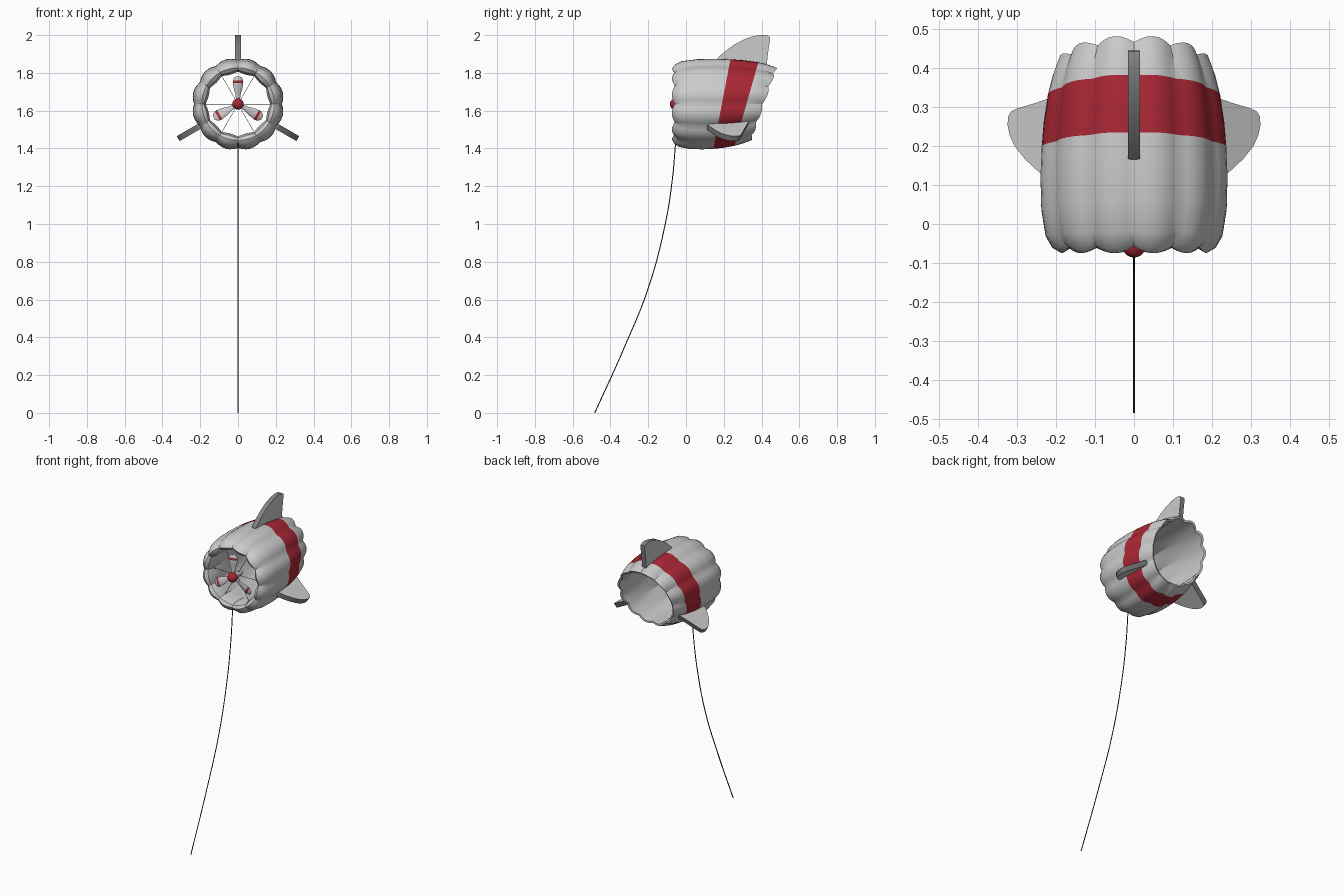
import bpy, bmesh, math
from mathutils import Vector, Matrix

if "Cube" in bpy.data.objects:
    bpy.data.objects.remove(bpy.data.objects["Cube"])

AXIS_Z = 1.635
FRONT_Y = -0.075


def material(name, rgb):
    m = bpy.data.materials.new(name)
    m.use_nodes = True
    m.diffuse_color = (*rgb, 1)
    m.node_tree.nodes["Principled BSDF"].inputs["Base Color"].default_value = (*rgb, 1)
    return m


WHITE = material("pale_grey_fabric", (0.6, 0.6, 0.6))
RED = material("dark_red", (0.4, 0.02, 0.035))
RIM = material("mid_grey_edging", (0.22, 0.22, 0.22))
DARK = material("dark_cable", (0.03, 0.03, 0.04))


def lean(v):
    """Tilt the duct progressively towards its trailing edge and lift it to flying height."""
    k = 0.72 * max(0, v.y - FRONT_Y)
    return Vector((v.x, v.y + k * v.z, v.z + AXIS_Z))


def finish(name, bm, mats, angle=30):
    bmesh.ops.recalc_face_normals(bm, faces=bm.faces)
    mesh = bpy.data.meshes.new(name)
    bm.to_mesh(mesh)
    bm.free()
    ob = bpy.data.objects.new(name, mesh)
    bpy.context.collection.objects.link(ob)
    for m in mats:
        mesh.materials.append(m)
    bpy.ops.object.select_all(action='DESELECT')
    ob.select_set(True)
    bpy.context.view_layer.objects.active = ob
    bpy.ops.object.shade_smooth_by_angle(angle=math.radians(angle))
    return ob


def bridge(bm, ring_a, ring_b, index=0):
    n = len(ring_a)
    for i in range(n):
        j = (i + 1) % n
        f = bm.faces.new((ring_a[i], ring_a[j], ring_b[j], ring_b[i]))
        f.material_index = index


# Inflated duct: profile as (station, radius, radial pinch, axial pinch)
profile = [
    (0.415, 0.196, -0.010, -0.012), (0.37, 0.213, -0.012, 0), (0.32, 0.226, -0.012, 0),
    (0.25, 0.237, -0.012, 0), (0.19, 0.242, -0.012, 0), (0.12, 0.245, -0.012, 0),
    (0.04, 0.243, -0.012, 0), (-0.03, 0.232, -0.012, 0.004), (-0.062, 0.214, -0.009, 0.01),
    (-0.075, 0.192, 0, 0.015), (-0.062, 0.172, 0.008, 0.01), (-0.02, 0.161, 0.01, 0),
    (0.06, 0.164, 0.01, 0), (0.2, 0.176, 0.004, 0), (0.41, 0.186, -0.010, -0.012),
]
LOBES, STEPS = 12, 6
SEG = LOBES * STEPS
bm = bmesh.new()
rings = []
for s, r, dr, ds in profile:
    ring = []
    for i in range(SEG):
        a = math.tau * i / SEG
        pinch = 1 - abs(math.sin(a * LOBES / 2))
        rad = r + dr * pinch
        ring.append(bm.verts.new(lean(Vector((rad * math.sin(a), s + ds * pinch, rad * math.cos(a))))))
    rings.append(ring)
for i, ring in enumerate(rings):
    bridge(bm, ring, rings[(i + 1) % len(rings)], 1 if i in (2, 3) else 0)
finish("duct", bm, [WHITE, RED])

# Three slab fins around the duct
fin_outline = [(0.13, 0.22), (0.132, 0.245), (0.16, 0.28), (0.195, 0.315), (0.235, 0.345),
               (0.27, 0.36), (0.30, 0.366), (0.325, 0.364), (0.338, 0.355), (0.343, 0.338),
               (0.35, 0.28), (0.363, 0.2)]
for n, name in enumerate(("top_fin", "lower_left_fin", "lower_right_fin")):
    turn = Matrix.Rotation(math.tau * n / 3, 3, 'Y')
    bm = bmesh.new()
    sides = [[bm.verts.new(lean(turn @ Vector((x, s, r)))) for s, r in fin_outline]
             for x in (-0.015, 0.015)]
    for side in sides:
        bm.faces.new(side)
    bridge(bm, sides[0], sides[1], 1)
    finish(name, bm, [WHITE, RIM])

# Rotor blades: lofted ellipses with a red stripe near the tip
ROTOR_Y = -0.05
stations = [(0.015, 0.010), (0.05, 0.014), (0.08, 0.023), (0.112, 0.029),
            (0.126, 0.028), (0.14, 0.021), (0.147, 0.010)]
for n in range(3):
    turn = Matrix.Rotation(math.tau * n / 3, 3, 'Y')
    pitch = Matrix.Rotation(math.radians(15), 3, 'Z')
    bm = bmesh.new()
    rings = []
    for r, w in stations:
        ring = []
        for i in range(10):
            a = math.tau * i / 10
            p = pitch @ Vector((w * math.cos(a), 0.3 * w * math.sin(a), r))
            ring.append(bm.verts.new(turn @ p + Vector((0, ROTOR_Y, AXIS_Z))))
        rings.append(ring)
    for i in range(len(rings) - 1):
        bridge(bm, rings[i], rings[i + 1], 1 if i == 3 else 0)
    bm.faces.new(rings[0])
    bm.faces.new(rings[-1])
    finish(f"rotor_blade_{n + 1}", bm, [WHITE, RED], 40)

# Rounded red hub and the small generator behind it
bm = bmesh.new()
bmesh.ops.create_uvsphere(bm, u_segments=20, v_segments=12, radius=0.03)
bmesh.ops.translate(bm, verts=bm.verts, vec=(0, ROTOR_Y - 0.006, AXIS_Z))
finish("hub", bm, [RED])
bm = bmesh.new()
bmesh.ops.create_cone(bm, cap_ends=True, segments=20, radius1=0.022, radius2=0.014, depth=0.07,
                      matrix=Matrix.Translation((0, ROTOR_Y + 0.045, AXIS_Z))
                      @ Matrix.Rotation(-math.pi / 2, 4, 'X'))
finish("generator", bm, [WHITE])


def cable(name, points, radius):
    curve = bpy.data.curves.new(name, 'CURVE')
    curve.dimensions = '3D'
    curve.bevel_depth = radius
    curve.bevel_resolution = 1
    curve.use_fill_caps = True
    spline = curve.splines.new('BEZIER')
    spline.bezier_points.add(len(points) - 1)
    for bp, co in zip(spline.bezier_points, points):
        bp.co = co
        bp.handle_left_type = bp.handle_right_type = 'AUTO'
    ob = bpy.data.objects.new(name, curve)
    bpy.context.collection.objects.link(ob)
    curve.materials.append(DARK)


# Thin stays that hold the rotor in the duct
for n in range(6):
    a = math.tau * (n + 0.5) / 6
    d = Vector((math.sin(a), 0, math.cos(a)))
    hub = Vector((0, ROTOR_Y + 0.04, AXIS_Z))
    cable(f"rotor_stay_{n + 1}", [hub, hub + d * 0.175], 0.0012)

# Tether to the ground
cable("tether", [(0, -0.483, 0), (0, -0.325, 0.35), (0, -0.2, 0.66), (0, -0.112, 0.99),
                 (0, -0.073, 1.23), (0, -0.055, 1.43)], 0.003)
